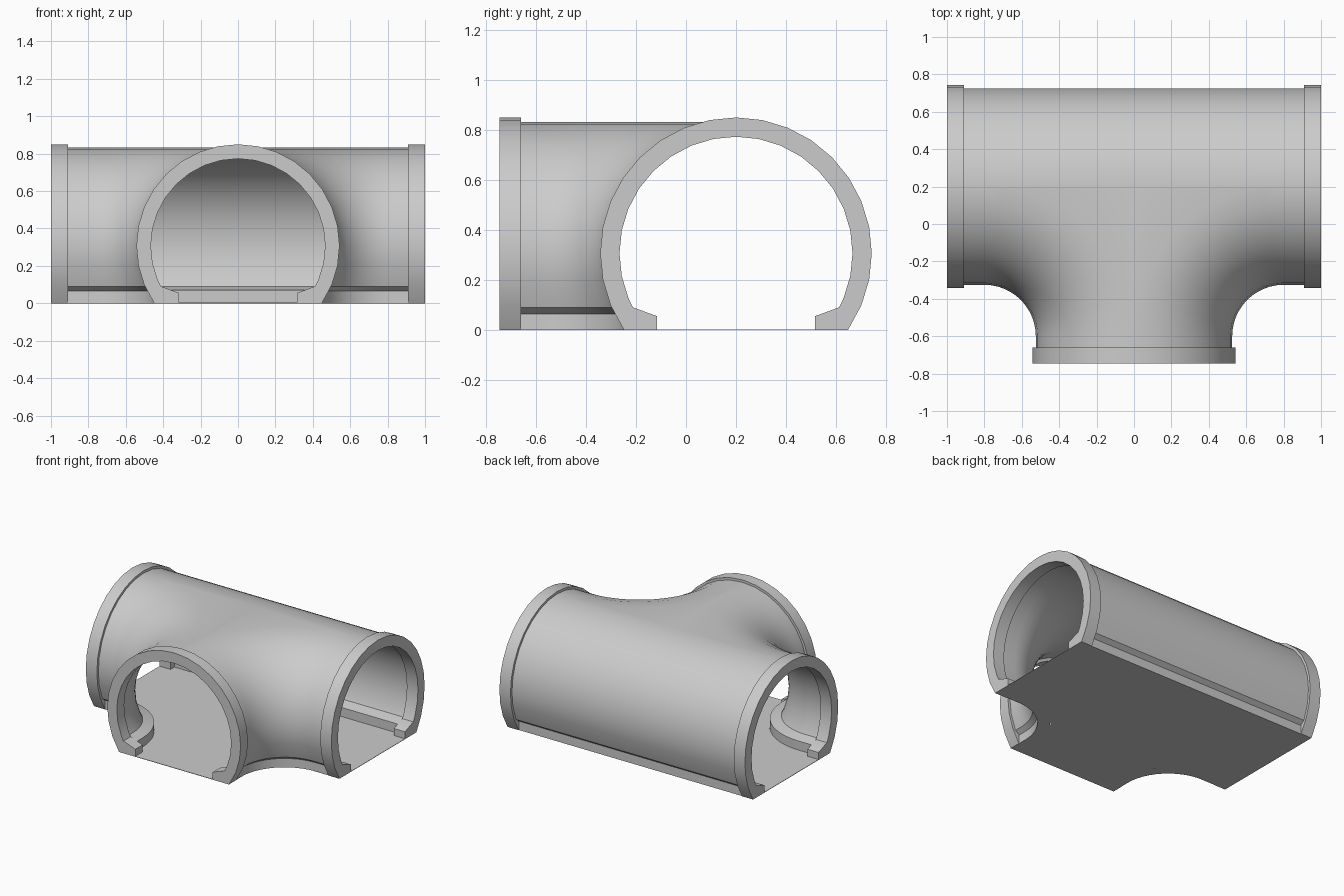
import bpy, bmesh, math

if "Cube" in bpy.data.objects:
    bpy.data.objects.remove(bpy.data.objects["Cube"])

CZ = 0.307            # height of the tube axis
CY = 0.2              # y of the main tube axis
FC = 0.8              # fillet axis lies at (FC, CY - FC)
STEP = math.pi / 16

grey = bpy.data.materials.new("light_grey")
grey.use_nodes = True
colour = (0.6, 0.6, 0.6, 1)
grey.diffuse_color = colour
grey.node_tree.nodes["Principled BSDF"].inputs["Base Color"].default_value = colour


def finish(name, bm, mirror=False):
    bmesh.ops.remove_doubles(bm, verts=bm.verts, dist=0.0002)
    bmesh.ops.recalc_face_normals(bm, faces=bm.faces)
    mesh = bpy.data.meshes.new(name)
    bm.to_mesh(mesh)
    bm.free()
    mesh.materials.append(grey)
    obj = bpy.data.objects.new(name, mesh)
    bpy.context.collection.objects.link(obj)
    if mirror:
        obj.modifiers.new("mirror", "MIRROR").merge_threshold = 0.0005
    bpy.ops.object.select_all(action="DESELECT")
    obj.select_set(True)
    bpy.context.view_layer.objects.active = obj
    bpy.ops.object.shade_smooth_by_angle(angle=math.radians(30))
    return obj


def half_arc(radius, z_end):
    """Half circle (offset, height) from the crest down to height z_end."""
    end = math.pi / 2 + math.asin((CZ - z_end) / radius)
    angles = [i * STEP for i in range(int(end / STEP - 0.2) + 1)] + [end]
    return [(radius * math.sin(a), CZ + radius * math.cos(a)) for a in angles]


def sweep(bm, section, path):
    """Skin a section along a path of functions from offset to (x, y)."""
    rows = [[bm.verts.new((*place(d), z)) for d, z in section] for place in path]
    for r0, r1 in zip(rows, rows[1:]):
        for k in range(len(section) - 1):
            bm.faces.new((r0[k], r0[k + 1], r1[k + 1], r1[k]))
    return rows


# Tube walls: one half section, with outer skirt and inner ledge
outer = half_arc(0.525, 0.09) + [(0.445, 0.065), (0.445, 0)]
inner = half_arc(0.487, 0.09) + [(0.36, 0.07), (0.36, 0)]

# Path from the main tube end, round the fillet, to the branch end
bend = [math.pi / 2 * (1 + i / 12) for i in range(13)]
front_path = [lambda d: (0.95, CY - d)]
front_path += [lambda d, a=a: (FC + (FC - d) * math.cos(a),
                               CY - FC + (FC - d) * math.sin(a)) for a in bend]
front_path += [lambda d: (d, -0.7)]
back_path = [lambda d: (0, CY + d), lambda d: (FC, CY + d), lambda d: (0.95, CY + d)]

bm = bmesh.new()
for section in (outer, inner):
    rows = sweep(bm, section, front_path)
    sweep(bm, section, back_path)
    # flat crown between the two crests
    corner = bm.verts.new((0, CY, section[0][1]))
    crests = [row[0] for row in rows[1:-1]]
    for a, b in zip(crests, crests[1:]):
        bm.faces.new((corner, a, b))
# underside joining the skirt to the ledge
foot = [(outer[-1][0], 0), (inner[-1][0], 0)]
sweep(bm, foot, front_path)
sweep(bm, foot, back_path)
finish("tube_walls", bm, mirror=True)


# End collars: closed ring section with a foot block on each side
def collar(name, place, start, end):
    side = half_arc(0.543, 0) + [(0.315, 0), (0.315, 0.055), (0.41, 0.09)]
    side += half_arc(0.466, 0.09)[::-1]
    bm = bmesh.new()
    for s in (1, -1):
        rows = [[bm.verts.new((*place(s * d, t), z)) for d, z in side]
                for t in (start, end)]
        for row in rows:
            bm.faces.new(row)
        for k in range(len(side) - 1):
            bm.faces.new((rows[0][k], rows[0][k + 1], rows[1][k + 1], rows[1][k]))
    finish(name, bm)


collar("left_collar", lambda d, t: (t, CY + d), 0.91, 1)
collar("right_collar", lambda d, t: (-t, CY + d), 0.91, 1)
collar("front_collar", lambda d, t: (d, -t), 0.66, 0.745)

# Floor: thin T-shaped sheet with clipped inner corners
edge = [(1, 0.645), (1, -0.246), (0.546, -0.246), (0.446, -0.33), (0.446, -0.745)]
outline = edge + [(-x, y) for x, y in reversed(edge)]
bm = bmesh.new()
face = bm.faces.new([bm.verts.new((x, y, 0)) for x, y in outline])
top = bmesh.ops.extrude_face_region(bm, geom=[face])
bmesh.ops.translate(bm, vec=(0, 0, 0.003),
                    verts=[v for v in top["geom"] if isinstance(v, bmesh.types.BMVert)])
finish("floor", bm)
